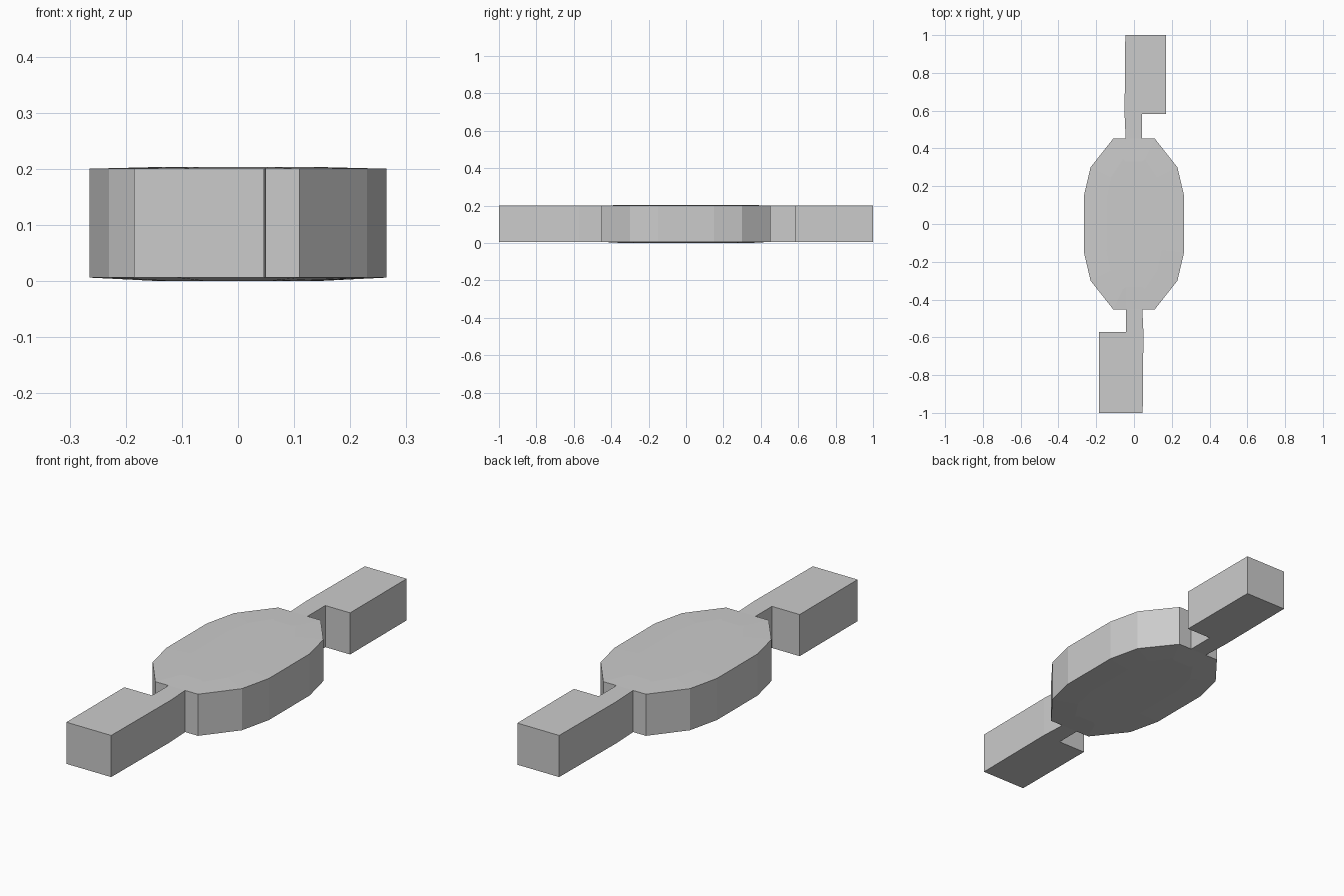
import bpy, bmesh

if "Cube" in bpy.data.objects:
    bpy.data.objects.remove(bpy.data.objects["Cube"])

Z0, Z1 = 0.006, 0.2
bm = bmesh.new()


def verts(points, sign=1):
    return [bm.verts.new((sign * x, sign * y, Z0)) for x, y in points]


# One half of the body rim, its neck and its offset end tab
def half_outline(sign, tab_x, tab_y):
    rim = verts([(0.265, -0.15), (0.265, 0.15), (0.23, 0.30), (0.11, 0.452),
                 (0.042, 0.452), (-0.044, 0.452), (-0.11, 0.452), (-0.23, 0.30)], sign)
    root_r, root_l = rim[4], rim[5]
    neck_r, corner, end_r, end_l, neck_l = verts(
        [(0.042, tab_y), (tab_x, tab_y), (tab_x, 1), (-0.046, 1), (-0.05, tab_y)], sign)
    bm.faces.new([root_r, neck_r, neck_l, root_l])
    bm.faces.new([neck_r, corner, end_r, end_l, neck_l])
    return rim


rim = half_outline(1, 0.17, 0.583) + half_outline(-1, 0.185, 0.573)
body = bm.faces.new(rim)

# Thicken the flat outline into a slab
bmesh.ops.recalc_face_normals(bm, faces=bm.faces[:])
ext = bmesh.ops.extrude_face_region(bm, geom=bm.faces[:], use_keep_orig=True)
top = [g for g in ext["geom"] if isinstance(g, bmesh.types.BMVert)]
for v in top:
    v.co.z = Z1
bmesh.ops.recalc_face_normals(bm, faces=bm.faces[:])

# Very slight crown on the body's upper and lower faces
caps = [f for f in bm.faces if len(f.verts) == len(rim)]
bmesh.ops.inset_individual(bm, faces=caps, thickness=0.12)
for f in caps:
    upper = f.calc_center_median().z > 0.1
    for v in f.verts:
        v.co.z = 0.203 if upper else 0.0

mesh = bpy.data.meshes.new("slab_with_end_tabs")
bm.to_mesh(mesh)
bm.free()
bpy.context.collection.objects.link(bpy.data.objects.new("slab_with_end_tabs", mesh))
